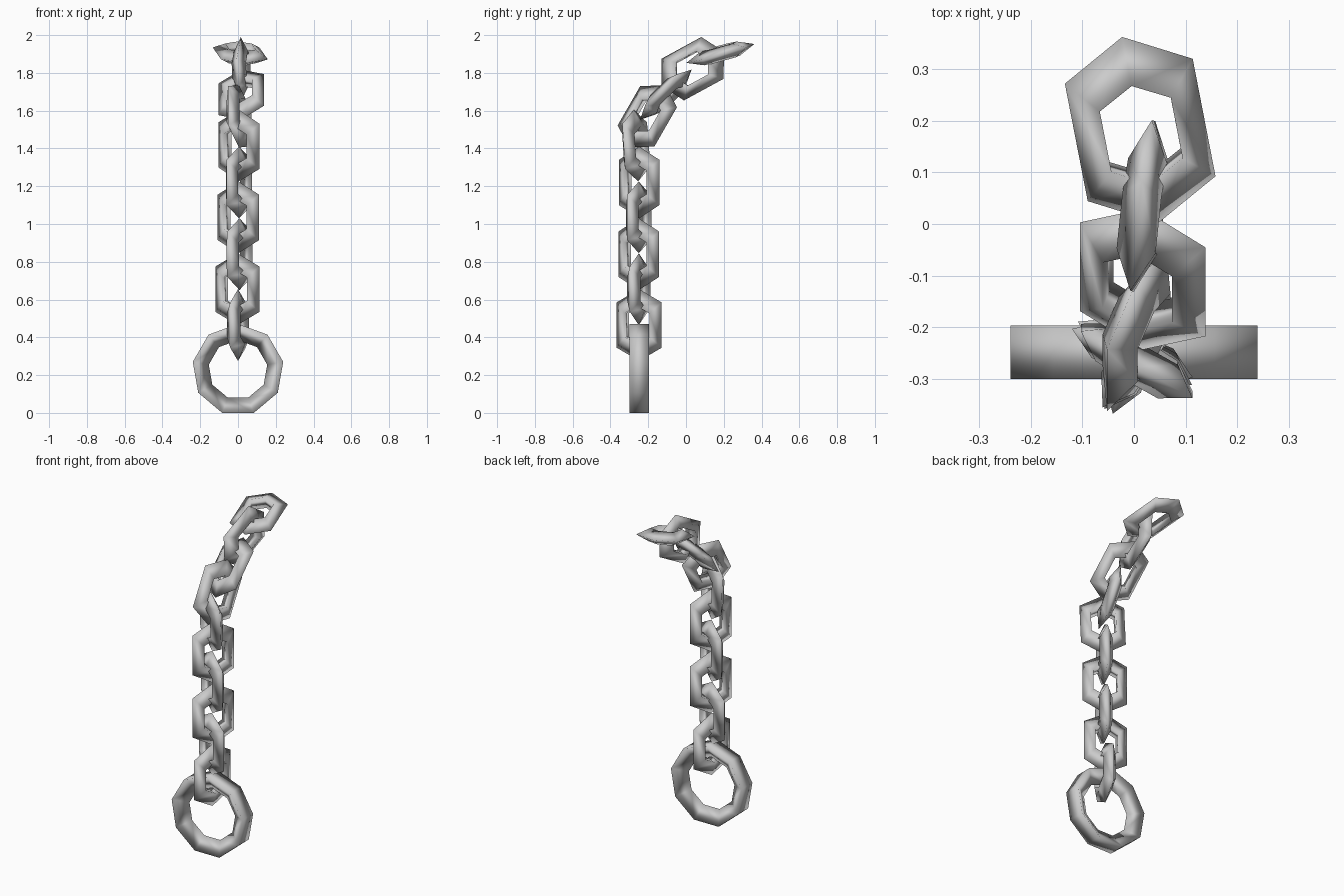
import bpy, math
from mathutils import Vector

if "Cube" in bpy.data.objects:
    bpy.data.objects.remove(bpy.data.objects["Cube"])


def loft_ring(name, loops, place):
    """Closed ring whose cross-section points each follow one loop of (u, v, depth)."""
    n, k = len(loops[0]), len(loops)
    verts = [place(*loops[j][i]) for i in range(n) for j in range(k)]
    faces = [(i * k + j, i * k + (j + 1) % k,
              (i + 1) % n * k + (j + 1) % k, (i + 1) % n * k + j)
             for i in range(n) for j in range(k)]
    mesh = bpy.data.meshes.new(name)
    mesh.from_pydata(verts, [], faces)
    mesh.shade_smooth()
    obj = bpy.data.objects.new(name, mesh)
    bpy.context.collection.objects.link(obj)
    return obj


def hexagon(tip, side, shoulder, depth):
    """Elongated hexagon: tips along u, straight sides at +-v."""
    return [(tip, 0, depth), (shoulder, side, depth), (-shoulder, side, depth),
            (-tip, 0, depth), (-shoulder, -side, depth), (shoulder, -side, depth)]


def nonagon(r, depth):
    return [(r * math.sin(math.radians(90 + 40 * i)),
             r * math.cos(math.radians(90 + 40 * i)), depth) for i in range(9)]


# Large end ring: triangular section with its flat side outwards
loft_ring("end_ring",
          [nonagon(0.243, -0.052), nonagon(0.157, 0), nonagon(0.243, 0.052)],
          lambda u, v, d: Vector((v, -0.248 - d, 0.228 + u)))

# Chain links: triangular section with a ridge outwards
T = 0.038
LINK = [hexagon(0.190, 0.126, 0.120, 0),
        hexagon(0.100, 0.070, 0.062, T),
        hexagon(0.100, 0.070, 0.062, -T)]


def chain_link(name, centre, axis, roll):
    c, d = Vector(centre), Vector(axis).normalized()
    x = Vector((1, 0, 0))
    x = (x - d * x.dot(d)).normalized()
    y = d.cross(x)
    a = math.radians(roll)
    w = x * math.cos(a) + y * math.sin(a)
    n = w.cross(d)
    loft_ring(name, LINK, lambda u, v, t: c + d * u + w * v - n * t)


# centre, long axis, roll about that axis; from the ring upwards
links = [
    ((0.000, -0.248, 0.465), (0, 0, 1), 71),
    ((-0.003, -0.250, 0.655), (0, 0, 1), -22),
    ((0.008, -0.250, 0.840), (0, 0, 1), 59),
    ((0.002, -0.250, 1.035), (0, 0, 1), -29),
    ((0.006, -0.248, 1.220), (0, 0, 1), 58),
    ((0.005, -0.265, 1.415), (0, -0.06, 1), -31),
    ((0.005, -0.205, 1.570), (0, 0.5, 0.87), 63),
    ((0.017, -0.107, 1.685), (0, 0.72, 0.7), -16),
    ((0.017, 0.035, 1.822), (0.035, 0.33, 0.18), 84),
    ((0.012, 0.182, 1.903), (-0.07, 0.36, 0.10), 3),
]
for i, (centre, axis, roll) in enumerate(links):
    chain_link(f"chain_link_{i + 1}", centre, axis, roll)
